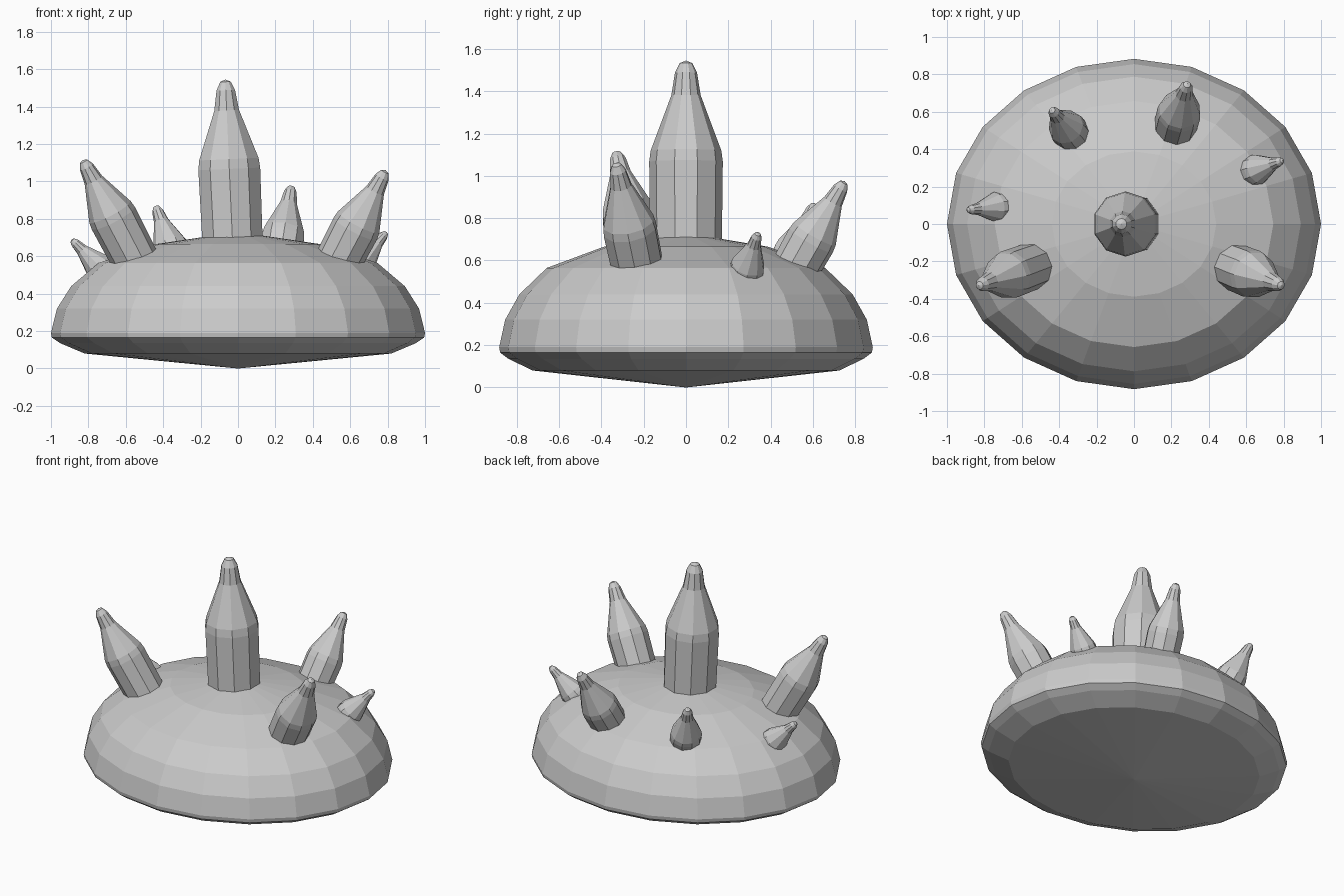
import bpy, bmesh, math
from mathutils import Vector

if "Cube" in bpy.data.objects:
    bpy.data.objects.remove(bpy.data.objects["Cube"], do_unlink=True)

grey = bpy.data.materials.new("light grey")
grey.use_nodes = True
grey.diffuse_color = (0.6, 0.6, 0.6, 1)
grey.node_tree.nodes["Principled BSDF"].inputs["Base Color"].default_value = grey.diffuse_color


def lathe(name, profile, sides):
    """Revolve (radius, height) points about z; zero radius makes a pole."""
    bm = bmesh.new()
    rings = []
    for r, z in profile:
        count = sides if r > 0 else 1
        rings.append([bm.verts.new((r * math.cos(i * math.tau / sides),
                                    r * math.sin(i * math.tau / sides), z))
                      for i in range(count)])
    for low, high in zip(rings, rings[1:]):
        for i in range(sides):
            j = (i + 1) % sides
            corners = [low[i % len(low)], low[j % len(low)],
                       high[j % len(high)], high[i % len(high)]]
            bm.faces.new(list(dict.fromkeys(corners)))
    bmesh.ops.recalc_face_normals(bm, faces=bm.faces)
    mesh = bpy.data.meshes.new(name)
    bm.to_mesh(mesh)
    bm.free()
    mesh.materials.append(grey)
    obj = bpy.data.objects.new(name, mesh)
    bpy.context.collection.objects.link(obj)
    return obj


# Domed oval shell with a shallow conical underside
shell = lathe("shell", [(0, 0), (0.82, 0.08), (0.95, 0.135), (0.995, 0.165),
                        (1, 0.19), (0.968, 0.32), (0.892, 0.44),
                        (0.745, 0.565), (0.44, 0.665), (0, 0.73)], 20)
shell.scale.y = 0.883

# Spike outline: radius and distance back from the tip, per unit of spike radius
SPIKE = [(0, 0), (0.17, 0.07), (0.3, 0.33), (0.4, 0.95), (0.96, 2.45), (1, 2.75)]


def spike(name, base, tip, radius):
    base, tip = Vector(base), Vector(tip)
    axis = tip - base
    length = max(axis.length, 2.8 * radius) + 0.03
    points = [(r * radius, -d * radius) for r, d in SPIKE]
    points += [(0.97 * radius, -length), (0, -length)]
    obj = lathe(name, points, 10)
    obj.location = tip
    obj.rotation_euler = axis.to_track_quat("Z", "Y").to_euler()


# Spikes around the dome
spike("centre_spike", (-0.028, 0, 0.65), (-0.068, 0, 1.545), 0.174)
spike("front_right_spike", (-0.56, -0.23, 0.60), (-0.83, -0.33, 1.115), 0.13)
spike("front_left_spike", (0.55, -0.235, 0.60), (0.79, -0.33, 1.06), 0.13)
spike("back_left_spike", (0.22, 0.52, 0.57), (0.285, 0.75, 0.975), 0.118)
spike("back_right_spike", (-0.34, 0.49, 0.59), (-0.44, 0.61, 0.87), 0.1)
spike("side_left_spike", (0.64, 0.285, 0.55), (0.795, 0.34, 0.73), 0.083)
spike("side_right_spike", (-0.74, 0.09, 0.54), (-0.89, 0.075, 0.69), 0.083)
